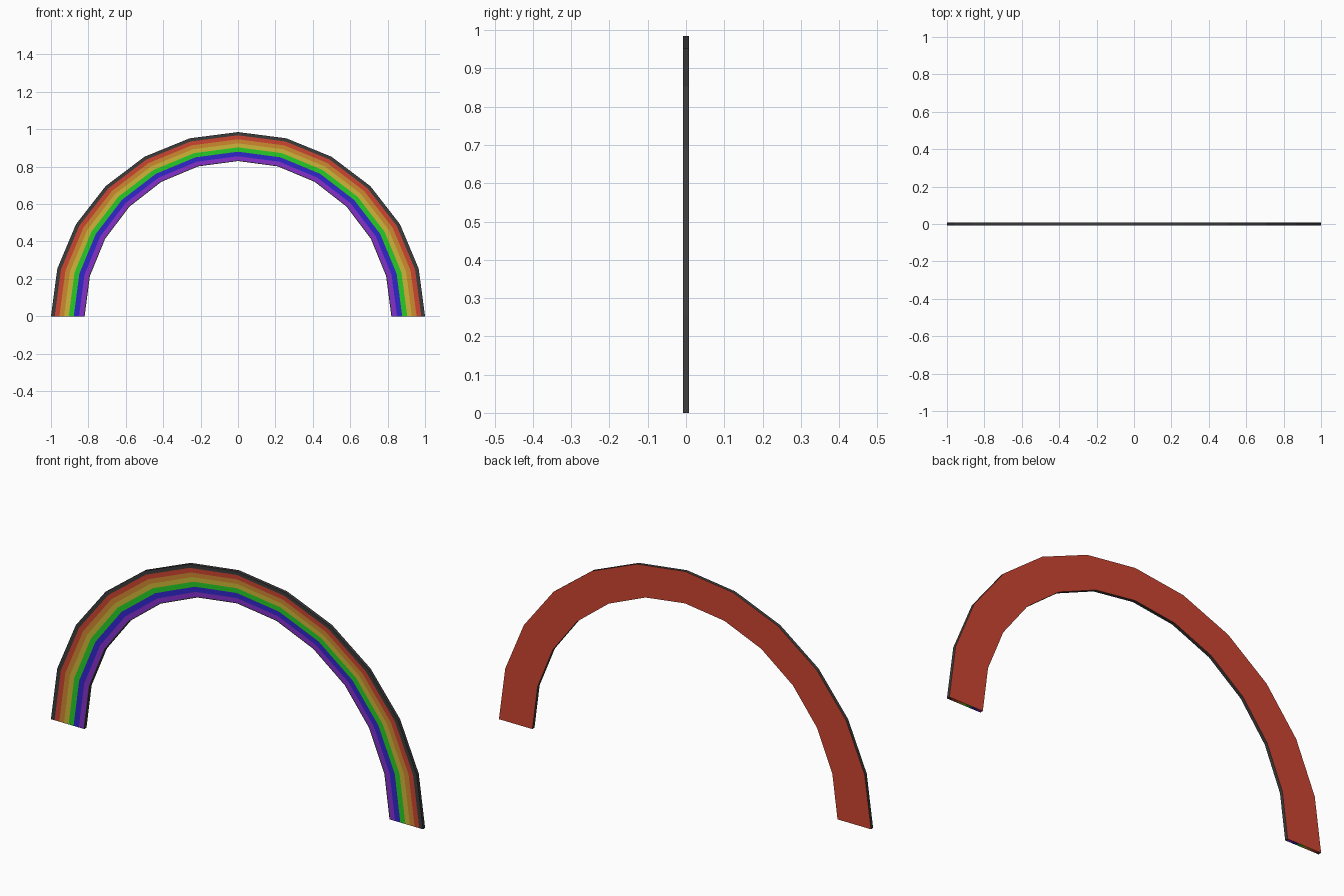
import bpy, bmesh, math

if "Cube" in bpy.data.objects:
    bpy.data.objects.remove(bpy.data.objects["Cube"])

SEGMENTS = 12
HALF_DEPTH = 0.008
# stripe boundaries across the arch, outside to inside
RADII = [1.0, 0.98, 0.955, 0.93, 0.905, 0.878, 0.85, 0.825, 0.82]
COLORS = {
    "dark": (0.045, 0.045, 0.045),
    "red": (0.60, 0.06, 0.03),
    "orange": (0.62, 0.25, 0.03),
    "yellow": (0.62, 0.47, 0.04),
    "green": (0.02, 0.60, 0.02),
    "blue": (0.03, 0.02, 0.60),
    "purple": (0.24, 0.03, 0.60),
}
NAMES = list(COLORS)
STRIPES = [0, 1, 2, 3, 4, 5, 6, 0]   # material index of each front stripe
DARK, RED = 0, 1

bm = bmesh.new()


def ring_point(radius, y, step):
    """Point on the slightly flattened arch."""
    a = math.pi * step / SEGMENTS
    rise = 0.83 + (radius - 0.82) * 0.155 / 0.18
    return bm.verts.new((radius * math.cos(a), y, rise * math.sin(a)))


def face(verts, material):
    bm.faces.new(verts).material_index = material


# cross-sections from foot to foot
front, back = ([[ring_point(r, y, s) for r in RADII] for s in range(SEGMENTS + 1)]
               for y in (-HALF_DEPTH, HALF_DEPTH))

for s in range(SEGMENTS):
    # striped front and plain red back
    for k, material in enumerate(STRIPES):
        for grid, m in ((front, material), (back, RED)):
            face((grid[s][k], grid[s][k + 1], grid[s + 1][k + 1], grid[s + 1][k]), m)
    # dark outer and inner rims
    for k in (0, -1):
        face((front[s][k], front[s + 1][k], back[s + 1][k], back[s][k]), DARK)

# striped soles of the feet
for s in (0, SEGMENTS):
    for k, material in enumerate(STRIPES):
        face((front[s][k], front[s][k + 1], back[s][k + 1], back[s][k]), material)

bmesh.ops.recalc_face_normals(bm, faces=bm.faces[:])
mesh = bpy.data.meshes.new("rainbow_arch")
bm.to_mesh(mesh)
bm.free()
for name in NAMES:
    mat = bpy.data.materials.new(name)
    mat.diffuse_color = (*COLORS[name], 1)
    mat.use_nodes = True
    mat.node_tree.nodes["Principled BSDF"].inputs["Base Color"].default_value = mat.diffuse_color
    mesh.materials.append(mat)
arch = bpy.data.objects.new("rainbow_arch", mesh)
bpy.context.collection.objects.link(arch)
